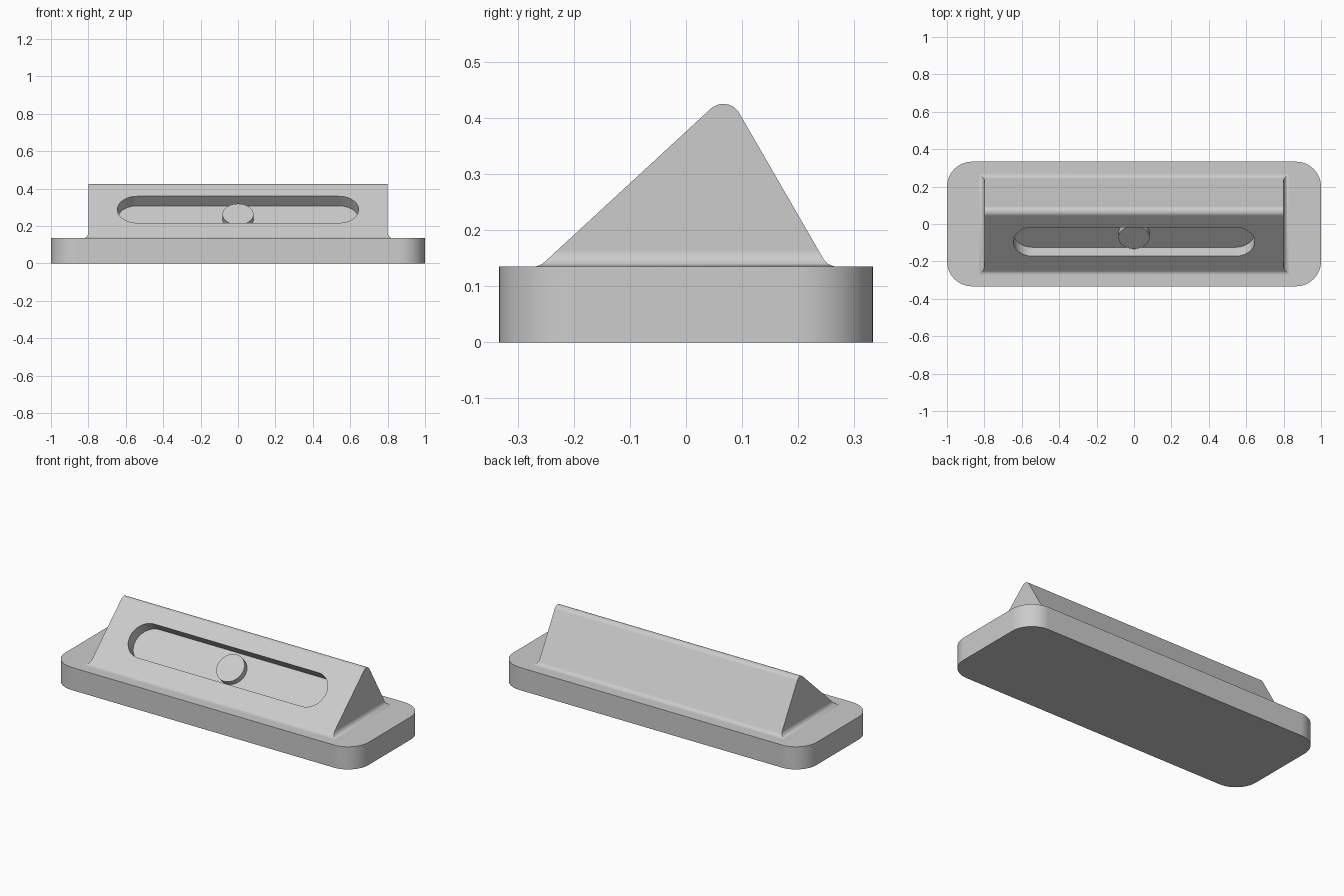
import bpy, bmesh
from math import sin, cos, tan, pi, radians, sqrt
from mathutils import Matrix, Vector

cube = bpy.data.objects.get("Cube")
if cube:
    bpy.data.objects.remove(cube, do_unlink=True)

BASE_TOP = 0.135
FRONT, BACK = radians(42.7), radians(60)     # slopes of the wedge faces
FRONT_FOOT, BACK_FOOT, HALF_LENGTH = -0.261, 0.253, 0.8
FILLET, RIDGE_RADIUS = 0.03, 0.033

grey = bpy.data.materials.new("light_grey")
grey.use_nodes = True
grey.diffuse_color = (0.604, 0.604, 0.604, 1)
grey.node_tree.nodes["Principled BSDF"].inputs["Base Color"].default_value = grey.diffuse_color


def make_object(name, bm):
    bmesh.ops.recalc_face_normals(bm, faces=bm.faces)
    mesh = bpy.data.meshes.new(name)
    bm.to_mesh(mesh)
    bm.free()
    mesh.materials.append(grey)
    obj = bpy.data.objects.new(name, mesh)
    bpy.context.collection.objects.link(obj)
    return obj


def smooth(obj):
    bpy.ops.object.select_all(action="DESELECT")
    obj.select_set(True)
    bpy.context.view_layer.objects.active = obj
    bpy.ops.object.shade_smooth_by_angle(angle=radians(30))
    obj.modifiers.new("even_shading", "WEIGHTED_NORMAL").keep_sharp = True


def rounded_prism(name, half_x, half_y, radius, low, high, steps=12):
    """Upright prism with a rounded rectangle outline."""
    points = []
    for corner, (sx, sy) in enumerate([(1, 1), (-1, 1), (-1, -1), (1, -1)]):
        for i in range(steps + 1):
            a = (corner + i / steps) * pi / 2
            points.append((sx * (half_x - radius) + radius * cos(a),
                           sy * (half_y - radius) + radius * sin(a), low))
    bm = bmesh.new()
    face = bm.faces.new([bm.verts.new(p) for p in points])
    top = bmesh.ops.extrude_face_region(bm, geom=[face], use_keep_orig=True)["geom"]
    bmesh.ops.translate(bm, vec=(0, 0, high - low),
                        verts=[v for v in top if isinstance(v, bmesh.types.BMVert)])
    bmesh.ops.remove_doubles(bm, verts=bm.verts, dist=1e-5)
    return make_object(name, bm)


def spread(z, slope):
    """Outward offset of a side at height z, with a concave fillet at its foot."""
    reach = FILLET * tan(slope / 2)
    if z < reach * sin(slope):
        return reach - sqrt(FILLET ** 2 - (FILLET - z) ** 2)
    return -z / tan(slope)


def make_wedge():
    bm = bmesh.new()
    rings = []
    # Flared foot, as rectangular rings
    for i in range(9):
        z = FILLET * (1 - cos(i / 8 * pi / 2))
        x = HALF_LENGTH + (spread(z, pi / 2) if i < 8 else 0)
        y0 = FRONT_FOOT - spread(z, FRONT)
        y1 = BACK_FOOT + spread(z, BACK)
        rings.append([bm.verts.new((px, py, BASE_TOP + z))
                      for px, py in ((-x, y0), (x, y0), (x, y1), (-x, y1))])
    bm.faces.new(rings[0])
    for low, high in zip(rings, rings[1:]):
        for k in range(4):
            n = (k + 1) % 4
            bm.faces.new((low[k], low[n], high[n], high[k]))
    # Rounded ridge between the two slopes
    tf, tb = tan(FRONT), tan(BACK)
    tip_y = (FRONT_FOOT * tf + BACK_FOOT * tb) / (tf + tb)
    tip_z = BASE_TOP + (tip_y - FRONT_FOOT) * tf
    half = (pi - FRONT - BACK) / 2
    inward = FRONT + half
    distance = RIDGE_RADIUS / sin(half)
    cy, cz = tip_y - distance * cos(inward), tip_z - distance * sin(inward)
    arc = []
    for i in range(11):
        a = pi / 2 + FRONT - (FRONT + BACK) * i / 10
        arc.append((cy + RIDGE_RADIUS * cos(a), cz + RIDGE_RADIUS * sin(a)))
    ends = []
    for side, foot, rear in ((-1, 0, 3), (1, 1, 2)):
        verts = [bm.verts.new((side * HALF_LENGTH, y, z)) for y, z in arc]
        ends.append([rings[-1][foot], *verts, rings[-1][rear]])
        bm.faces.new(ends[-1])
    for i in range(len(ends[0]) - 1):
        bm.faces.new((ends[0][i], ends[0][i + 1], ends[1][i + 1], ends[1][i]))
    return make_object("sloped_body", bm)


base = rounded_prism("base_plate", 1, 1 / 3, 0.135, 0, BASE_TOP)
body = make_wedge()

# Frame lying on the front slope, centred on the slot
slot_y = -0.095
centre = Vector((0, slot_y, BASE_TOP + (slot_y - FRONT_FOOT) * tan(FRONT)))
on_slope = Matrix.Translation(centre) @ Matrix.Rotation(FRONT, 4, "X")

# Recessed slot
cutter = rounded_prism("slot_cutter", 0.645, 0.105, 0.1049, -0.07, 0.05)
cutter.matrix_world = on_slope
cutter.hide_render = True
cut = body.modifiers.new("slot", "BOOLEAN")
cut.operation = "DIFFERENCE"
cut.solver = "EXACT"
cut.object = cutter
bpy.context.view_layer.update()
bpy.context.view_layer.objects.active = body
bpy.ops.object.modifier_apply(modifier=cut.name)
bpy.data.objects.remove(cutter, do_unlink=True)

# Round slider button standing on the slot floor
bm = bmesh.new()
bmesh.ops.create_cone(bm, cap_ends=True, segments=48, radius1=0.083, radius2=0.083, depth=0.04)
button = make_object("slider_button", bm)
button.matrix_world = on_slope @ Matrix.Translation((0, 0, -0.054))

for part in (base, body, button):
    smooth(part)
